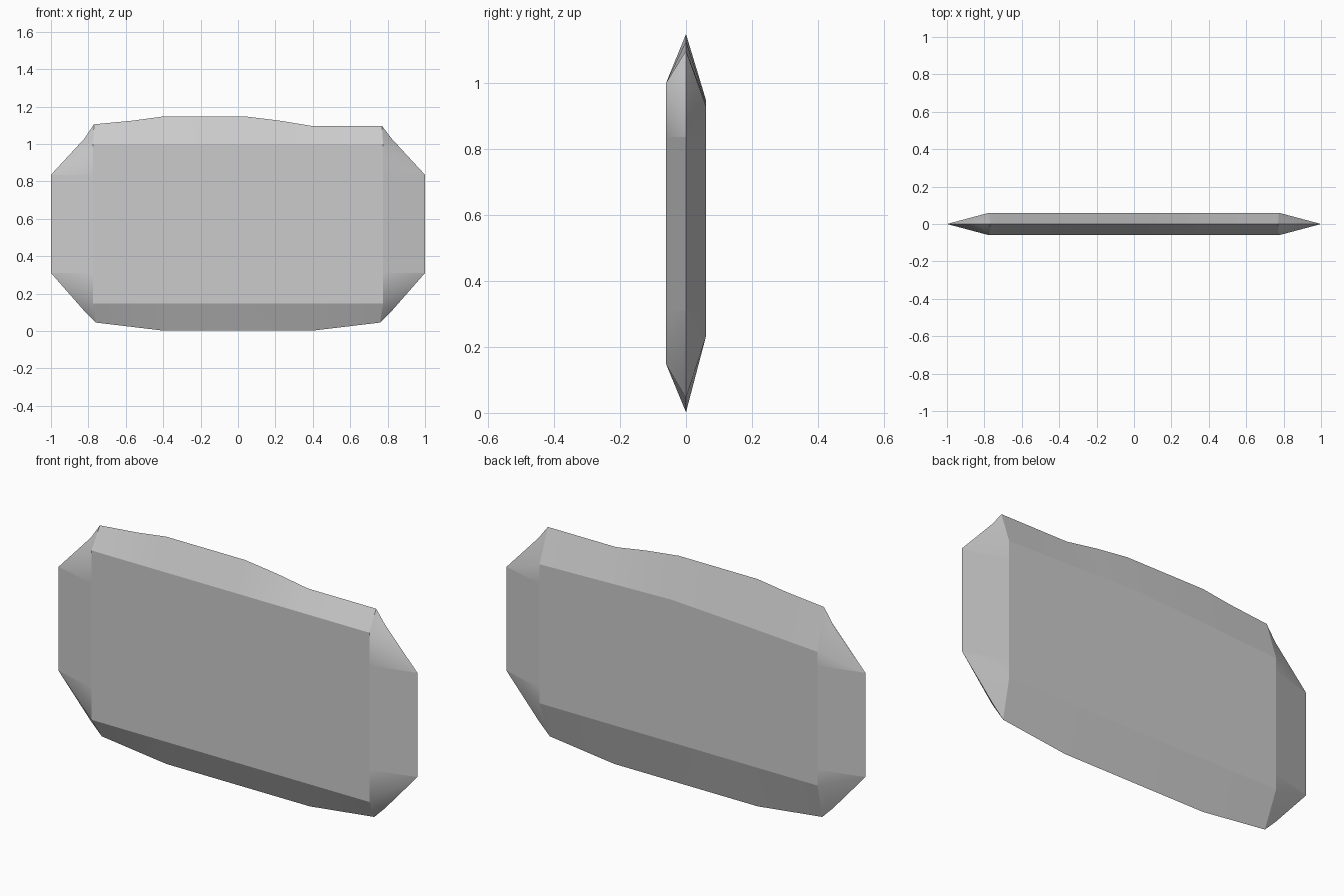
import bpy
import bmesh

cube = bpy.data.objects.get("Cube")
if cube:
    bpy.data.objects.remove(cube, do_unlink=True)

grey = bpy.data.materials.new("mid grey")
grey.use_nodes = True
colour = (0.6, 0.6, 0.6, 1)
grey.diffuse_color = colour
grey.node_tree.nodes["Principled BSDF"].inputs["Base Color"].default_value = colour

EDGE_X, HALF_DEPTH = 0.775, 0.06

# Thin rim outline (x, z), anticlockwise from the lower end of the +x edge
rim = [(1, .31), (1, .835), (.82, 1.03), (.77, 1.097), (.39, 1.097), (.22, 1.125),
       (.04, 1.147), (-.4, 1.147), (-.56, 1.125), (-.77, 1.105), (-.82, 1.03),
       (-1, .835), (-1, .31), (-.82, .105), (-.76, .045), (-.4, .002),
       (.4, .002), (.76, .045), (.82, .105)]


def front_top(x):
    return 1.0


def back_top(x):
    return .95 - (.025 * x if x > 0 else -.06 * x)


def flat_outline(top, bottom):
    """Edge of the flat panel, one point for each rim point."""
    points = []
    for x, z in rim:
        side = EDGE_X if x > 0 else -EDGE_X
        if abs(x) == 1:
            points.append((side, z))
        else:
            px = side if abs(x) > .7 else x
            points.append((px, top(px) if z > .5 else bottom))
    return points


bm = bmesh.new()
group = {}
rim_verts = [bm.verts.new((x, 0, z)) for x, z in rim]


def add_face(verts, key):
    unique = list(dict.fromkeys(verts))
    if len(unique) > 2:
        group[bm.faces.new(unique)] = key


def build_side(y, top, bottom):
    """Flat panel with the sloping faces that run out to the rim."""
    shared = {}
    inner = []
    for x, z in flat_outline(top, bottom):
        if (x, z) not in shared:
            shared[x, z] = bm.verts.new((x, y, z))
        inner.append(shared[x, z])
    add_face(inner, (y, "panel"))
    count = len(rim)
    for i in range(count):
        j = (i + 1) % count
        xi, xj = abs(rim[i][0]), abs(rim[j][0])
        if xi == 1 and xj == 1:
            key = (y, "end", rim[i][0])
        elif max(xi, xj) > .8:
            key = (y, "corner", rim[i][0] > 0, rim[i][1] > .5)
        else:
            key = (y, "long slope", rim[i][1] > .5)
        # Corner fans meet at the flat panel's own corner
        if xi == 1 and xj < 1:
            add_face([rim_verts[i], inner[j], inner[i]], key)
            add_face([rim_verts[i], rim_verts[j], inner[j]], key)
        elif xj == 1 and xi < 1:
            add_face([rim_verts[j], inner[j], inner[i]], key)
            add_face([rim_verts[i], rim_verts[j], inner[i]], key)
        else:
            add_face([rim_verts[i], rim_verts[j], inner[j], inner[i]], key)


build_side(-HALF_DEPTH, front_top, .147)
build_side(HALF_DEPTH, back_top, .23)

# Smooth within each slope or corner, crisp between them
for face in bm.faces:
    face.smooth = True
for edge in bm.edges:
    edge.smooth = len({group[f] for f in edge.link_faces}) == 1
bmesh.ops.recalc_face_normals(bm, faces=bm.faces[:])

mesh = bpy.data.meshes.new("bevelled_slab")
bm.to_mesh(mesh)
bm.free()
mesh.materials.append(grey)
slab = bpy.data.objects.new("bevelled_slab", mesh)
bpy.context.collection.objects.link(slab)
